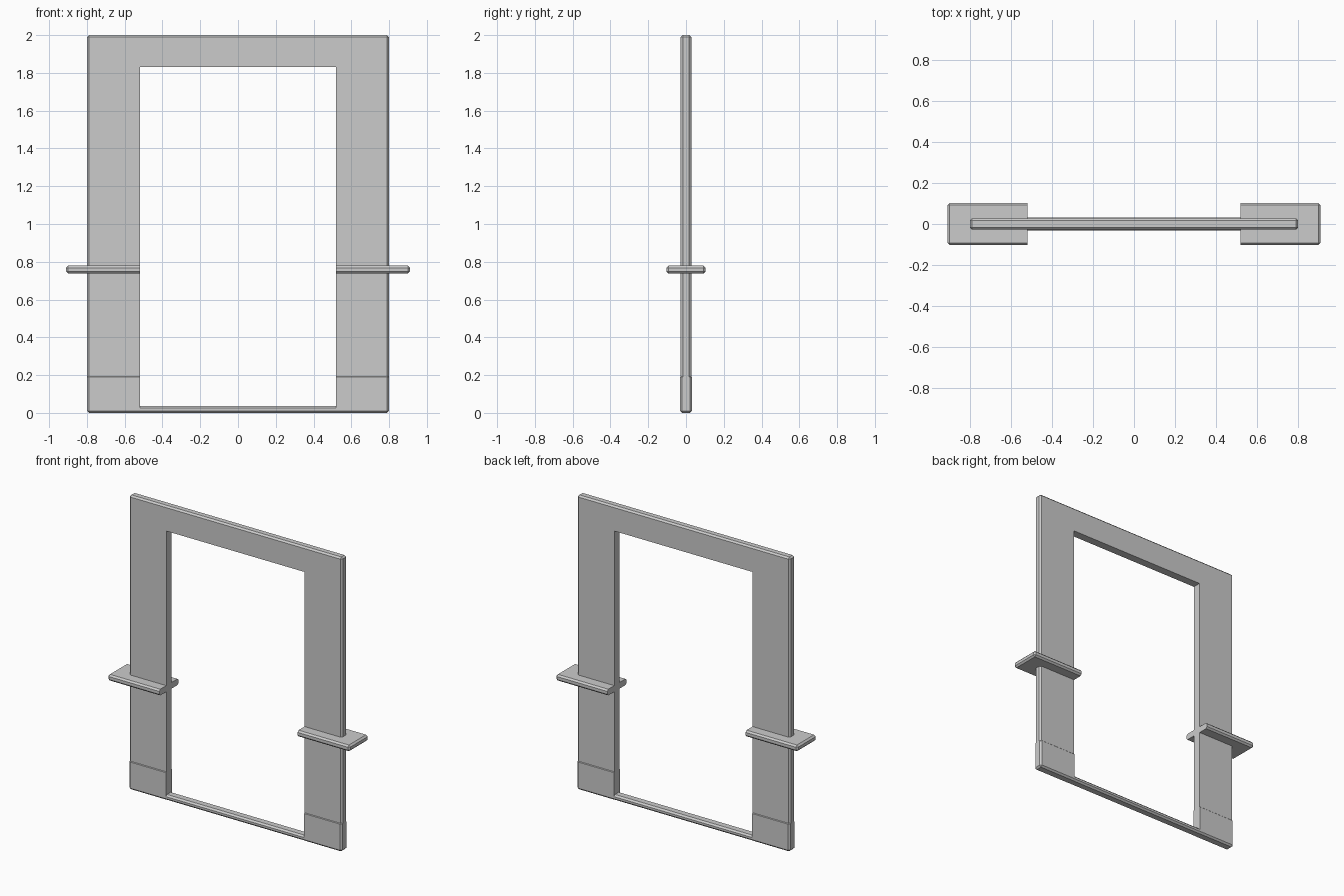
import bpy
import bmesh

cube = bpy.data.objects.get("Cube")
if cube:
    bpy.data.objects.remove(cube, do_unlink=True)

grey = bpy.data.materials.new("plain_grey")
grey.use_nodes = True
colour = (0.6, 0.6, 0.6, 1)
grey.diffuse_color = colour
grey.node_tree.nodes["Principled BSDF"].inputs["Base Color"].default_value = colour

BEVEL = 0.011
HALF_W, OPEN_W = 0.8, 0.52


def slab(name, outline, half_depth, is_bevelled):
    """Extrude an x-z outline through y and chamfer the edges chosen by a rule."""
    bm = bmesh.new()
    face = bm.faces.new([bm.verts.new((x, -half_depth, z)) for x, z in outline])
    ext = bmesh.ops.extrude_face_region(bm, geom=[face])
    moved = [v for v in ext["geom"] if isinstance(v, bmesh.types.BMVert)]
    bmesh.ops.translate(bm, verts=moved, vec=(0, 2 * half_depth, 0))
    bmesh.ops.recalc_face_normals(bm, faces=bm.faces)
    edges = [e for e in bm.edges
             if is_bevelled((e.verts[0].co + e.verts[1].co) / 2)]
    bmesh.ops.bevel(bm, geom=edges, offset=BEVEL, segments=1,
                    affect='EDGES', clamp_overlap=True)
    mesh = bpy.data.meshes.new(name)
    bm.to_mesh(mesh)
    bm.free()
    mesh.materials.append(grey)
    obj = bpy.data.objects.new(name, mesh)
    bpy.context.collection.objects.link(obj)
    return obj


def box(x0, x1, z0, z1):
    return [(x0, z0), (x1, z0), (x1, z1), (x0, z1)]


# Door surround: two posts and a lintel, chamfered on the outside only
arch = [(-HALF_W, 0.03), (-HALF_W, 2), (HALF_W, 2), (HALF_W, 0.03),
        (OPEN_W, 0.03), (OPEN_W, 1.83), (-OPEN_W, 1.83), (-OPEN_W, 0.03)]
slab("surround", arch, 0.028, lambda m: abs(m.x) > 0.79 or m.z > 1.99)

# Threshold between the posts
slab("threshold", box(-OPEN_W, OPEN_W, 0, 0.036), 0.031,
     lambda m: abs(m.x) < 0.1)

# Plinth and armrest shelf on each side, square towards the opening
for side, s in (("left", 1), ("right", -1)):
    slab(side + "_plinth", box(s * OPEN_W, s * HALF_W, 0, 0.2), 0.032,
         lambda m: abs(m.x) > OPEN_W + 0.01)
    slab(side + "_shelf", box(s * OPEN_W, s * 0.91, 0.737, 0.779), 0.103,
         lambda m: abs(m.x) > OPEN_W + 0.01)
